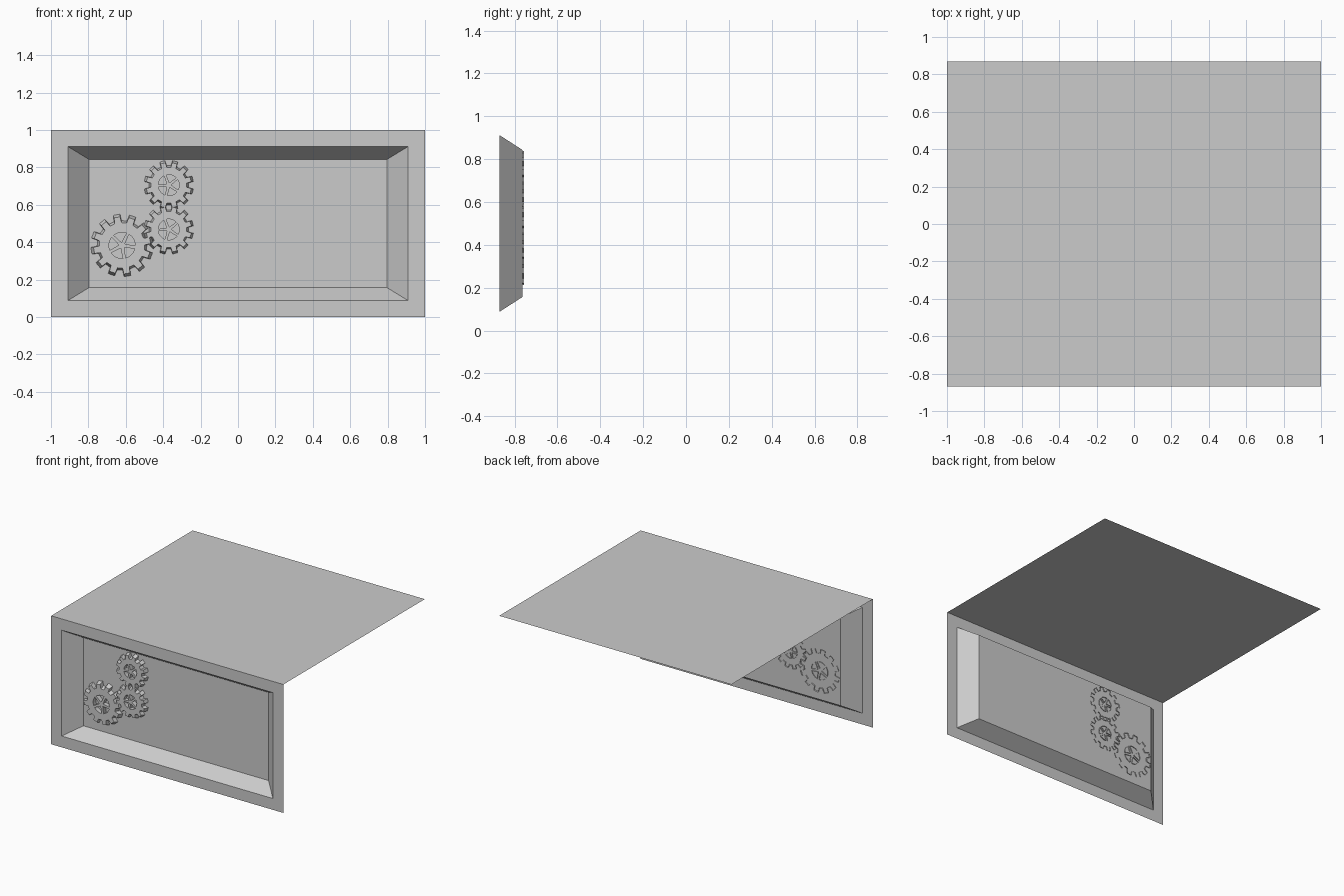
import bpy, bmesh
from math import sin, cos, radians, pi

if "Cube" in bpy.data.objects:
    bpy.data.objects.remove(bpy.data.objects["Cube"])


def make_object(name, bm):
    mesh = bpy.data.meshes.new(name)
    bm.to_mesh(mesh)
    bm.free()
    obj = bpy.data.objects.new(name, mesh)
    bpy.context.collection.objects.link(obj)
    return obj


def rect(bm, hx, z0, z1, y):
    return [bm.verts.new(p) for p in
            ((-hx, y, z0), (hx, y, z0), (hx, y, z1), (-hx, y, z1))]


def bridge(bm, a, b):
    n = len(a)
    for i in range(n):
        j = (i + 1) % n
        bm.faces.new((a[i], a[j], b[j], b[i]))


FRONT, PANEL = -0.87, -0.763

# Flat roof sheet
bm = bmesh.new()
bm.faces.new([bm.verts.new(p) for p in
              ((-1, FRONT, 1), (1, FRONT, 1), (1, -FRONT, 1), (-1, -FRONT, 1))])
make_object("roof_sheet", bm)

# Front frame, sloped recess and its back panel
bm = bmesh.new()
outer = rect(bm, 1, 0, 1, FRONT)
rim = rect(bm, 0.91, 0.088, 0.912, FRONT)
inner = rect(bm, 0.797, 0.157, 0.843, PANEL)
bridge(bm, outer, rim)
bridge(bm, rim, inner)
bm.faces.new(inner)
make_object("recessed_front", bm)


def tooth_outline(root, tip, phase, teeth=12):
    """Points of a toothed wheel as (radius, angle) pairs."""
    pts = []
    step = 2 * pi / teeth
    for i in range(teeth):
        a = phase + i * step
        for r, f in ((root, -0.29), (tip, -0.21), (tip, 0.21), (root, 0.29)):
            pts.append((r, a + f * step))
    return pts


def pocket_outline(radius, phase, index, count=5):
    """One pie-shaped opening between two spokes."""
    step = 2 * pi / count
    mid = phase + index * step
    pts = [(radius * 0.24, mid)]
    for f in (-0.41, -0.2, 0, 0.2, 0.41):
        pts.append((radius, mid + f * step))
    return pts


def gear(name, x, z, tip, root, hub, phase):
    front, back = -0.797, -0.757
    bm = bmesh.new()
    rims = []

    def wall(pts, front_scale):
        loops = []
        for y, s in ((front, front_scale), (back, 1)):
            loops.append([bm.verts.new((x + r * s * cos(a), y, z + r * s * sin(a)))
                          for r, a in pts])
        bridge(bm, *loops)
        n = len(pts)
        rims.extend(bm.edges.get((loops[0][i], loops[0][(i + 1) % n]))
                    for i in range(n))

    # Tapered toothed side, then the spoke openings
    wall(tooth_outline(root, tip, phase), 0.9)
    for i in range(5):
        wall(pocket_outline(hub, phase, i), 1)
    # Front face with the openings left clear
    bmesh.ops.triangle_fill(bm, edges=rims, use_beauty=True, normal=(0, -1, 0))
    bmesh.ops.recalc_face_normals(bm, faces=bm.faces[:])
    make_object(name, bm)


gear("large_gear", -0.62, 0.383, 0.17, 0.135, 0.07, radians(100))
gear("middle_gear", -0.37, 0.468, 0.135, 0.107, 0.056, radians(75))
gear("upper_gear", -0.37, 0.705, 0.135, 0.107, 0.056, radians(75))
